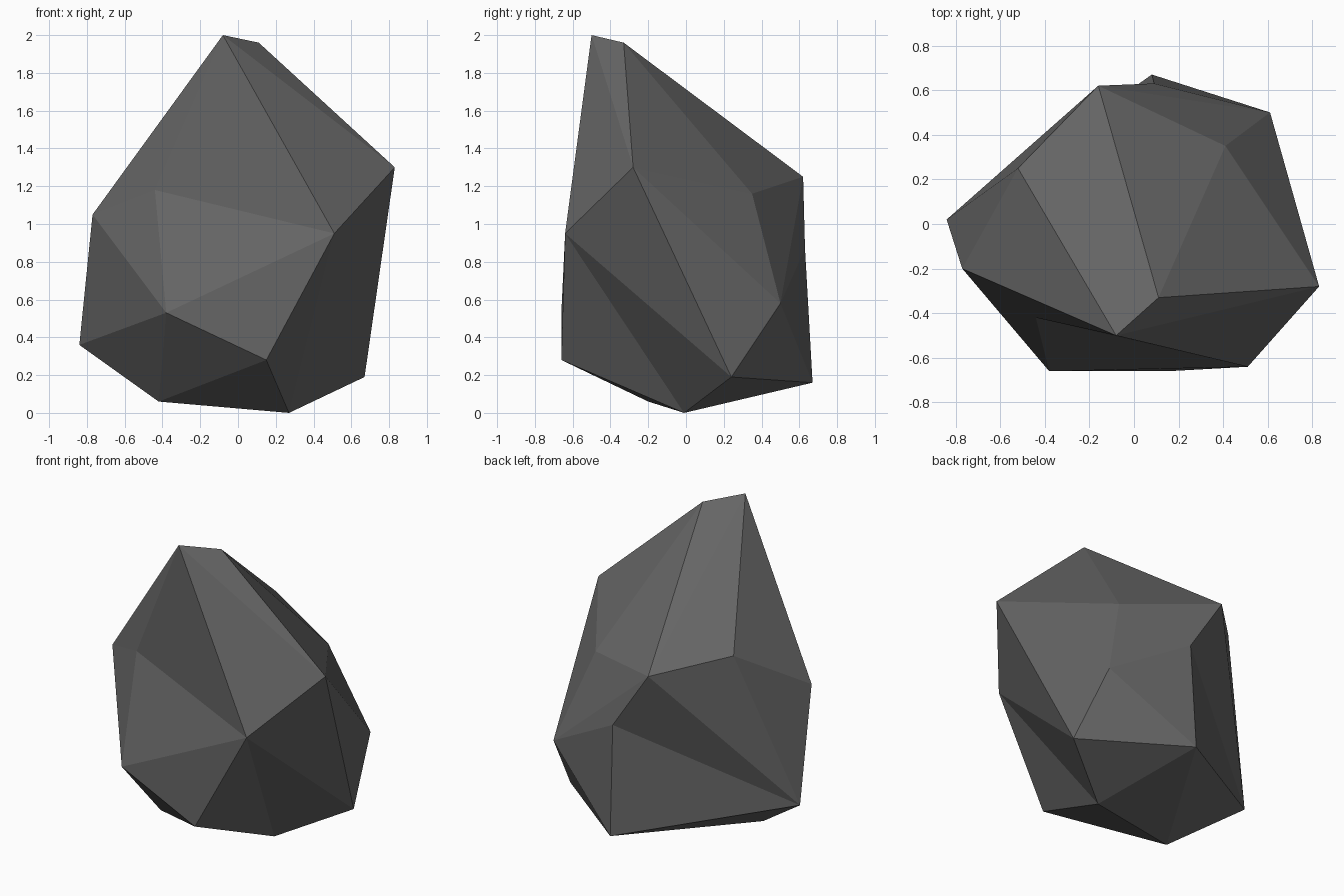
import bpy, bmesh

if "Cube" in bpy.data.objects:
    bpy.data.objects.remove(bpy.data.objects["Cube"])

# Corner points of the boulder, one letter each
P = dict(
    A=(-.08, -.50, 2.0), B=(.11, -.33, 1.96), C=(.83, -.28, 1.30),
    D=(-.77, -.20, 1.05), E=(.51, -.64, .95), F=(-.38, -.66, .53),
    G=(-.84, .02, .36), H=(.15, -.66, .28), I=(-.42, -.20, .06),
    J=(.27, -.01, 0), K=(.67, .24, .19), L=(.08, .67, .16),
    M=(.61, .50, .58), N=(-.16, .62, 1.25), O=(.41, .35, 1.16),
    P=(.09, .63, .87), Q=(-.52, .25, 1.34), R=(-.44, -.42, 1.18))

# Facets between the corners: front, right, back, left, underside
FACETS = ("ABC ACE ARE ARD RDF REF EFH DFG "
          "EHJ EJK ECK CKM KML CMO BCO "
          "BON ONM NPM PLM PLG PNG "
          "NQG QDG QAD NQA NAB "
          "GFI FHI HIJ JKL LGI IJL").split()

# Faceted boulder
bm = bmesh.new()
v = {name: bm.verts.new(co) for name, co in P.items()}
for f in FACETS:
    bm.faces.new([v[c] for c in f])
bmesh.ops.recalc_face_normals(bm, faces=bm.faces)
mesh = bpy.data.meshes.new("boulder")
bm.to_mesh(mesh)
bm.free()

# Dark grey stone
stone = bpy.data.materials.new("dark grey stone")
stone.diffuse_color = (.13, .13, .13, 1)
stone.use_nodes = True
stone.node_tree.nodes["Principled BSDF"].inputs["Base Color"].default_value = stone.diffuse_color
mesh.materials.append(stone)
bpy.context.collection.objects.link(bpy.data.objects.new("boulder", mesh))
